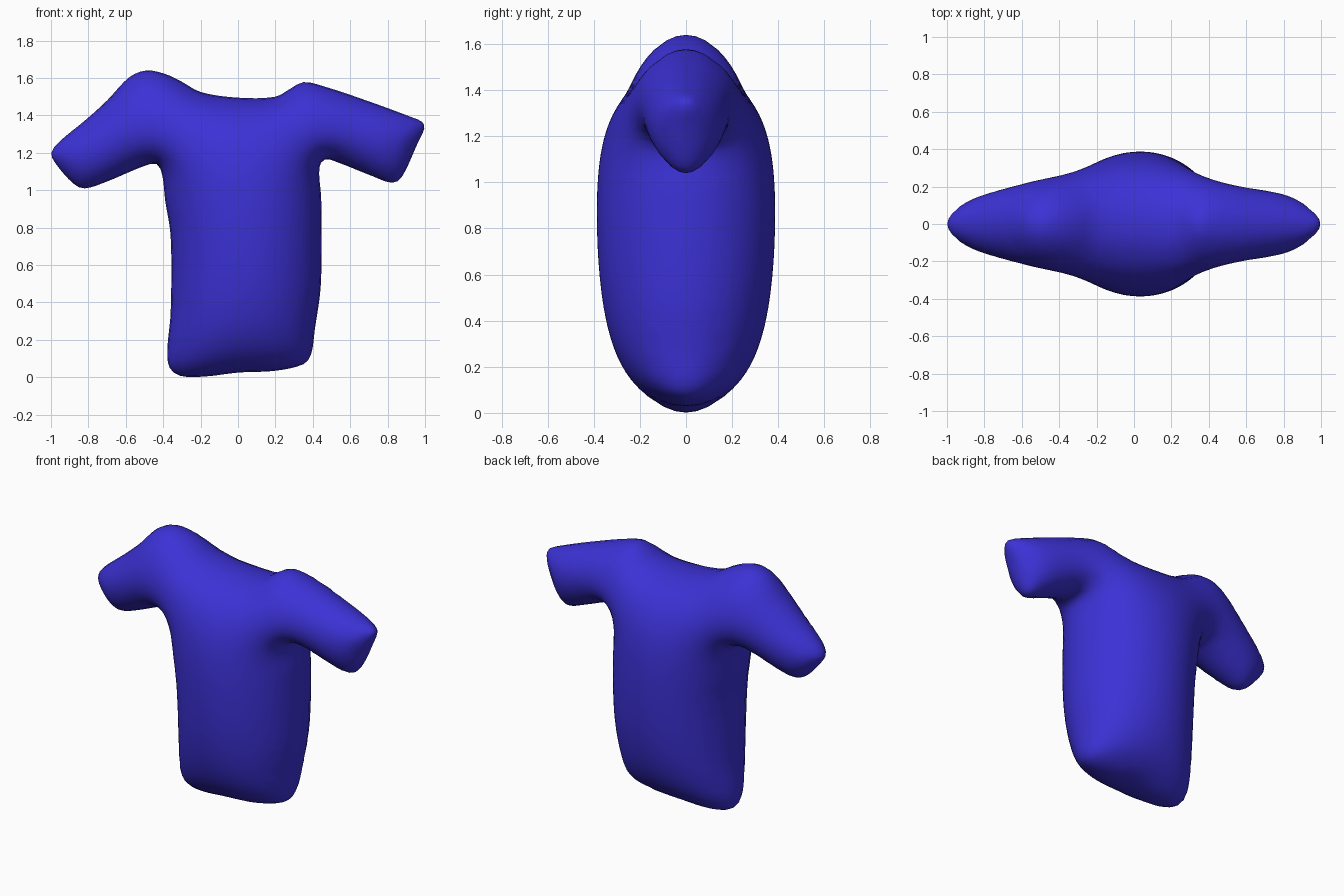
import bpy
import bmesh
from math import sqrt
from mathutils import Vector
from mathutils.geometry import delaunay_2d_cdt, interpolate_bezier

cube = bpy.data.objects.get("Cube")
if cube:
    bpy.data.objects.remove(cube, do_unlink=True)

STEP = 0.035           # spacing of the outline and interior points
HALF_DEPTH = 0.387     # thickest point of the padded shirt

# Shirt outline (x, z), clockwise from the right side of the neck
neck = [(-.2, 1.525), (0, 1.495), (.2, 1.5), (.28, 1.543)]
left_sleeve = [(.35, 1.578), (.46, 1.555), (.7, 1.475), (.93, 1.39), (.985, 1.365),
               (.996, 1.33), (.96, 1.25), (.875, 1.07), (.825, 1.04), (.72, 1.075),
               (.53, 1.15), (.465, 1.165)]
body = [(.435, 1.12), (.445, .95), (.443, .5), (.41, .25), (.39, .12), (.35, .07),
        (.2, .035), (0, .025), (-.18, .004), (-.31, .008), (-.365, .05),
        (-.378, .14), (-.36, .35), (-.36, .75), (-.39, .95), (-.405, 1.08)]
right_sleeve = [(-.435, 1.14), (-.5, 1.13), (-.7, 1.047), (-.82, 1.01), (-.88, 1.035),
                (-.98, 1.15), (-.998, 1.2), (-.96, 1.255), (-.81, 1.38), (-.7, 1.48),
                (-.58, 1.605), (-.49, 1.64), (-.39, 1.622), (-.3, 1.58)]


def smooth_outline(points):
    """Round a closed loop of points with evenly stepped Bezier segments."""
    pts = [Vector(p) for p in points]
    n = len(pts)
    tangents = [(pts[(i + 1) % n] - pts[i - 1]).normalized() for i in range(n)]
    loop = []
    for i in range(n):
        a, b = pts[i], pts[(i + 1) % n]
        reach = (b - a).length / 3
        count = max(2, round(3 * reach / STEP))
        curve = interpolate_bezier(a, a + tangents[i] * reach,
                                   b - tangents[(i + 1) % n] * reach, b, count + 1)
        loop += [Vector((p[0], p[1])) for p in curve[:-1]]
    return loop


def inset_ring(loop, distance):
    """Copy of the clockwise loop moved inward."""
    ring = []
    for i, p in enumerate(loop):
        d = (loop[(i + 1) % len(loop)] - loop[i - 1]).normalized()
        ring.append(p + Vector((d.y, -d.x)) * distance)
    return ring


def is_inside(p, loop):
    inside = False
    for i, b in enumerate(loop):
        a = loop[i - 1]
        if (a.y > p.y) != (b.y > p.y) and p.x < a.x + (p.y - a.y) * (b.x - a.x) / (b.y - a.y):
            inside = not inside
    return inside


def interior_grid(loop, margin):
    """Staggered grid points that keep clear of the outline."""
    points = []
    for row in range(int(1.7 / STEP)):
        for col in range(int(2 / STEP)):
            p = Vector((-1 + (col + row % 2 / 2) * STEP, row * STEP))
            if is_inside(p, loop) and min((p - q).length for q in loop) > margin:
                points.append(p)
    return points


def puff_heights(coords, tris, fixed):
    """Inflate the flat sheet like a membrane, then round it off."""
    links = [{} for _ in coords]
    load = [0.0] * len(coords)
    for tri in tris:
        for k in range(3):
            i, j, o = tri[k], tri[(k + 1) % 3], tri[(k + 2) % 3]
            a, b = coords[i] - coords[o], coords[j] - coords[o]
            area = max(abs(a.x * b.y - a.y * b.x), 1e-9)
            weight = a.dot(b) / area / 2
            links[i][j] = links[i].get(j, 0) + weight
            links[j][i] = links[j].get(i, 0) + weight
            load[i] += area / 3
    free = [(i, list(links[i].items()), sum(links[i].values()))
            for i in range(len(coords)) if i not in fixed and links[i]]
    u = [0.0] * len(coords)
    for _ in range(300):
        for i, near, total in free:
            target = (sum(w * u[j] for j, w in near) + load[i]) / total
            u[i] += 1.8 * (target - u[i])
    peak = max(u)
    return [HALF_DEPTH * sqrt(max(v, 0) / peak) for v in u]


# Flat triangulated sheet: outline, two close rings for the rounded rim, grid
outline = smooth_outline(neck + left_sleeve + body + right_sleeve)
points = (outline + inset_ring(outline, .006) + inset_ring(outline, .023)
          + interior_grid(outline, .042))
count = len(outline)
coords, _, tris, origins, _, _ = delaunay_2d_cdt(
    points, [], [list(range(count))], 1, 1e-6)
rim = {i for i, src in enumerate(origins) if any(s < count for s in src)}
heights = puff_heights(coords, tris, rim)

# Padded front and back joined along the shared rim
bm = bmesh.new()
front = [bm.verts.new((p.x, -h, p.y)) for p, h in zip(coords, heights)]
back = [front[i] if i in rim else bm.verts.new((p.x, h, p.y))
        for i, (p, h) in enumerate(zip(coords, heights))]
for tri in tris:
    if not all(i in rim for i in tri):
        bm.faces.new([front[i] for i in tri])
        bm.faces.new([back[i] for i in reversed(tri)])
bmesh.ops.delete(bm, geom=[v for v in bm.verts if not v.link_faces], context='VERTS')
bmesh.ops.recalc_face_normals(bm, faces=bm.faces[:])
mesh = bpy.data.meshes.new("shirt")
bm.to_mesh(mesh)
bm.free()
shirt = bpy.data.objects.new("shirt", mesh)
bpy.context.collection.objects.link(shirt)

# Blue cloth
cloth = bpy.data.materials.new("blue_cloth")
cloth.use_nodes = True
blue = (.045, .031, .67, 1)
cloth.diffuse_color = blue
shader = cloth.node_tree.nodes["Principled BSDF"]
shader.inputs["Base Color"].default_value = blue
shader.inputs["Roughness"].default_value = .8
mesh.materials.append(cloth)
mesh.shade_smooth()
